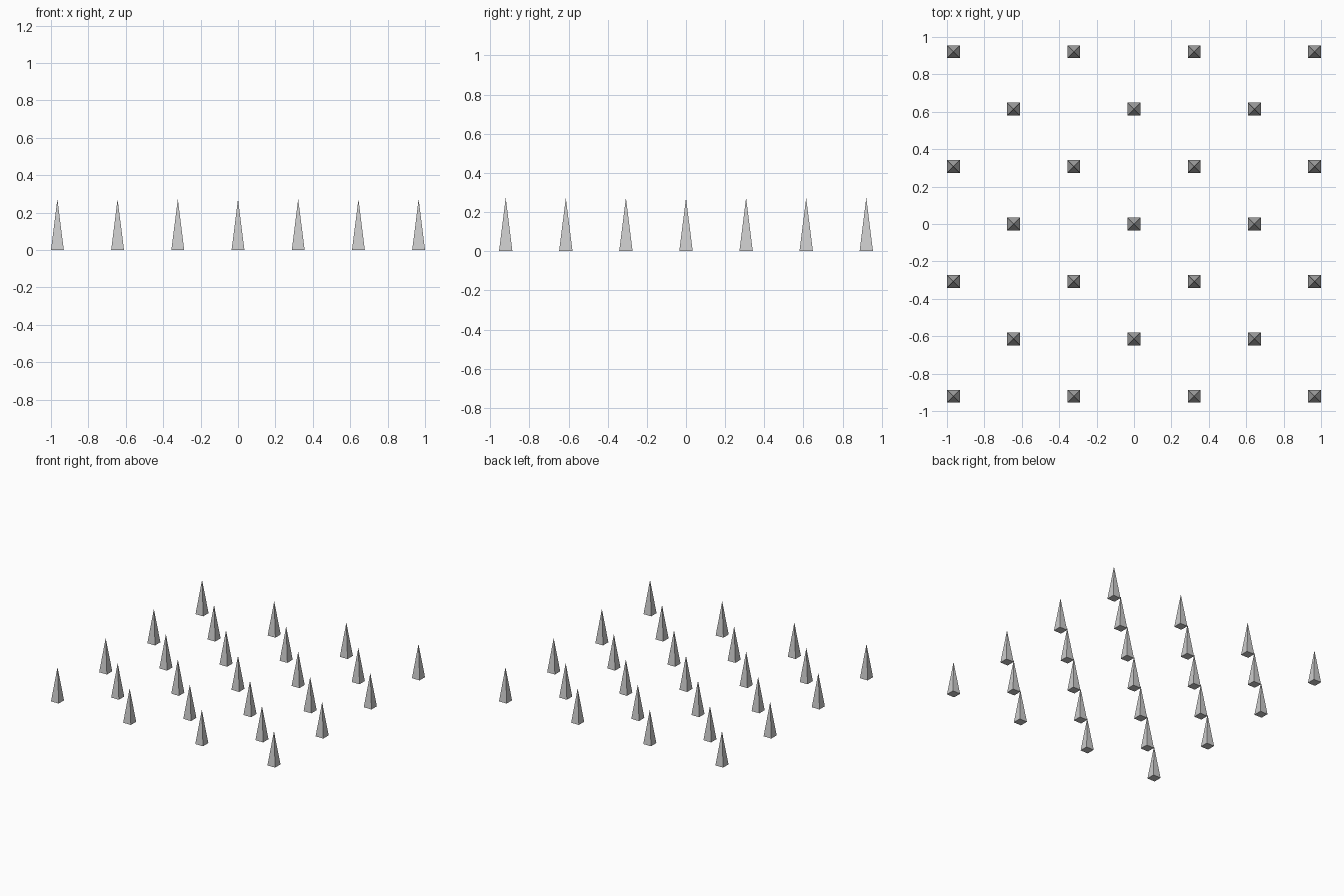
import bpy, bmesh
from math import pi, sqrt
from mathutils import Matrix

if "Cube" in bpy.data.objects:
    bpy.data.objects.remove(bpy.data.objects["Cube"])

HALF = 0.0343      # half width of a spike's square base
HEIGHT = 0.272
DX, DY = 0.3219, 0.307   # staggered grid steps

# One shared mesh: four-sided pointed spike, closed underneath
mesh = bpy.data.meshes.new("spike")
bm = bmesh.new()
bmesh.ops.create_cone(
    bm, cap_ends=True, segments=4, radius1=HALF * sqrt(2), radius2=0, depth=HEIGHT,
    matrix=Matrix.Translation((0, 0, HEIGHT / 2)) @ Matrix.Rotation(pi / 4, 4, 'Z'))
bmesh.ops.remove_doubles(bm, verts=bm.verts, dist=1e-5)
bm.to_mesh(mesh)
bm.free()

# Staggered rows: four spikes, then three, alternating
for row in range(-3, 4):
    for col in range(-3, 4):
        if (row + col) % 2 == 0:
            spike = bpy.data.objects.new(f"spike_row{row + 4}_col{col + 4}", mesh)
            spike.location = (col * DX, row * DY, 0)
            bpy.context.collection.objects.link(spike)
